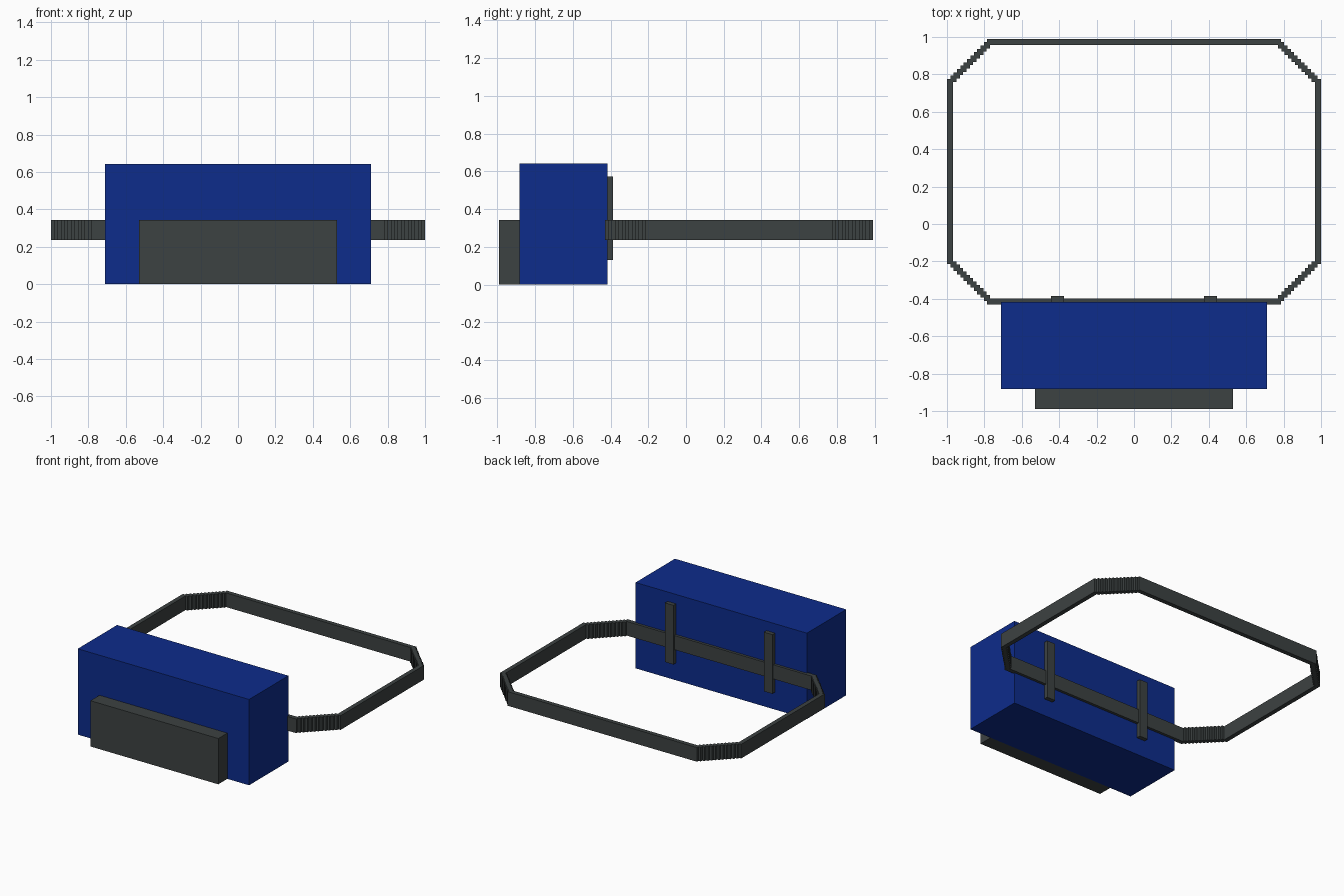
import bpy, bmesh

if "Cube" in bpy.data.objects:
    bpy.data.objects.remove(bpy.data.objects["Cube"])


def make_material(name, rgb):
    mat = bpy.data.materials.new(name)
    mat.diffuse_color = (*rgb, 1.0)
    mat.use_nodes = True
    mat.node_tree.nodes["Principled BSDF"].inputs["Base Color"].default_value = mat.diffuse_color
    return mat


BLUE = make_material("blue fabric", (0.004, 0.025, 0.26))
GREY = make_material("dark grey webbing", (0.046, 0.054, 0.054))


def finish(name, bm, mat):
    bmesh.ops.recalc_face_normals(bm, faces=bm.faces[:])
    mesh = bpy.data.meshes.new(name)
    bm.to_mesh(mesh)
    bm.free()
    mesh.materials.append(mat)
    obj = bpy.data.objects.new(name, mesh)
    bpy.context.collection.objects.link(obj)
    return obj


def box(name, mat, x, y, z):
    """Box spanning the given (min, max) ranges."""
    bm = bmesh.new()
    bmesh.ops.create_cube(bm, size=1.0)
    for v in bm.verts:
        v.co = [r[0] if c < 0 else r[1] for c, r in zip(v.co, (x, y, z))]
    return finish(name, bm, mat)


# Bag body and front pocket
box("bag_body", BLUE, (-0.71, 0.71), (-0.883, -0.417), (0, 0.643))
box("front_pocket", GREY, (-0.53, 0.53), (-0.99, -0.883), (0, 0.343))

# Two belt loops on the back of the bag
for side, cx in (("left", -0.41), ("right", 0.41)):
    box(side + "_belt_loop", GREY, (cx - 0.035, cx + 0.035), (-0.417, -0.386), (0.13, 0.573))

# Belt ring: straight runs joined by finely stepped diagonal corners
STEPS, HX, HY, CY, CUT, T = 12, 1.0, 0.71, 0.28, 0.215, 0.033
Z0, Z1 = 0.237, 0.343
d = CUT / STEPS
pairs = []  # (outer, inner) outline points of one corner
for k in range(STEPS + 1):
    x, y = HX - CUT + k * d, HY - k * d
    pairs.append(((x, y), (x - T, y - T)))
    if k < STEPS:
        pairs.append(((x, y - d), (x + d - T, y - T)))

ring = []
for sx, sy in ((1, 1), (1, -1), (-1, -1), (-1, 1)):
    corner = [[(sx * px, sy * py + CY) for px, py in pair] for pair in pairs]
    ring += corner if sx * sy > 0 else corner[::-1]

bm = bmesh.new()
rows = [[bm.verts.new((*p, z)) for p, z in ((o, Z0), (o, Z1), (i, Z1), (i, Z0))]
        for o, i in ring]
for a, b in zip(rows, rows[1:] + rows[:1]):
    for j in range(4):
        m = (j + 1) % 4
        bm.faces.new((a[j], a[m], b[m], b[j]))
finish("waist_belt", bm, GREY)
